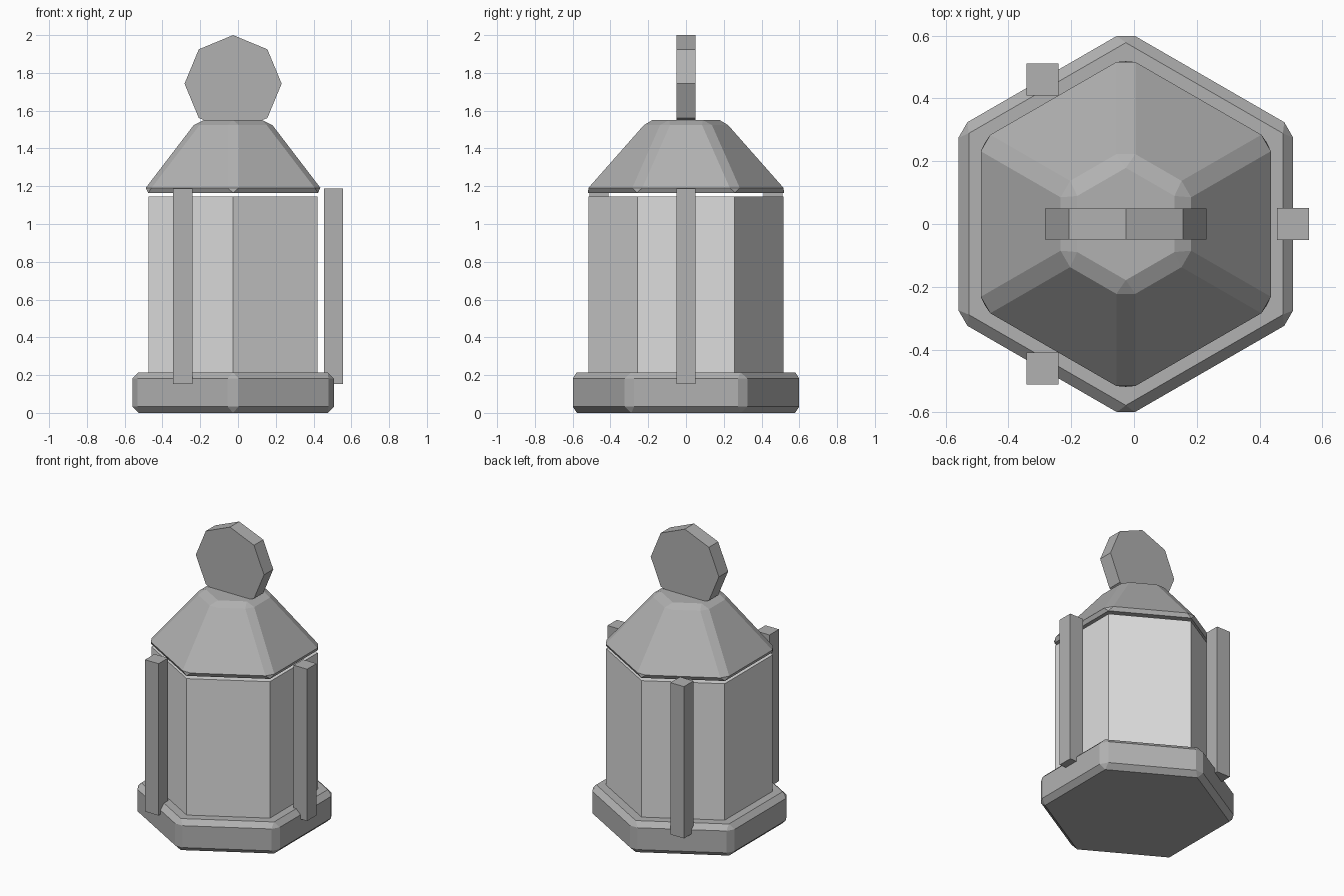
import bpy, bmesh
from math import pi, sin, cos, radians
from mathutils import Matrix, Vector

cube = bpy.data.objects.get("Cube")
if cube:
    bpy.data.objects.remove(cube, do_unlink=True)

AXIS_X = -0.026  # the lantern body's axis
BEVEL = 0.033


def material(name, grey):
    mat = bpy.data.materials.new(name)
    mat.use_nodes = True
    colour = (grey, grey, grey, 1)
    mat.diffuse_color = colour
    mat.node_tree.nodes["Principled BSDF"].inputs["Base Color"].default_value = colour
    return mat


metal = material("grey metal", 0.44)
pane = material("pale glass", 0.73)


def finish(name, bm, mat, location, bevel=0):
    bmesh.ops.recalc_face_normals(bm, faces=bm.faces)
    mesh = bpy.data.meshes.new(name)
    bm.to_mesh(mesh)
    bm.free()
    mesh.materials.append(mat)
    obj = bpy.data.objects.new(name, mesh)
    obj.location = location
    bpy.context.collection.objects.link(obj)
    if bevel:
        mod = obj.modifiers.new("chamfer", "BEVEL")
        mod.width = bevel
        mod.segments = 1
        mod.limit_method = "NONE"
    return obj


def prism(name, sides, r_low, r_high, z_low, z_high, mat, bevel=0):
    """Upright prism or frustum with a corner on the y axis."""
    bm = bmesh.new()
    rings = []
    for r, z in ((r_low, z_low), (r_high, z_high)):
        angles = [2 * pi * i / sides for i in range(sides)]
        rings.append([bm.verts.new((r * sin(a), r * cos(a), z)) for a in angles])
    low, high = rings
    bm.faces.new(low)
    bm.faces.new(high)
    for i in range(sides):
        j = (i + 1) % sides
        bm.faces.new((low[i], low[j], high[j], high[i]))
    return finish(name, bm, mat, (AXIS_X, 0, 0), bevel)


# Chamfered base, glass body and roof
prism("base", 6, 0.616, 0.616, 0, 0.215, metal, BEVEL)
prism("glass_body", 6, 0.516, 0.516, 0.2, 1.145, pane)
prism("roof", 6, 0.557, 0.217, 1.165, 1.55, metal, BEVEL)

# Upright octagonal handle disc, sunk into the roof
handle = prism("handle", 8, 0.257, 0.257, -0.05, 0.05, metal)
handle.location.z = 1.743
handle.rotation_euler.x = pi / 2

# Three square posts around the body
for name, angle in (("left_post", 0), ("back_right_post", 120), ("front_right_post", 240)):
    a = radians(angle)
    bm = bmesh.new()
    bmesh.ops.create_cube(bm, size=1, matrix=Matrix.Diagonal((0.102, 0.102, 1.035, 1)))
    finish(name, bm, metal, Vector((AXIS_X + 0.532 * cos(a), 0.532 * sin(a), 0.67)))
